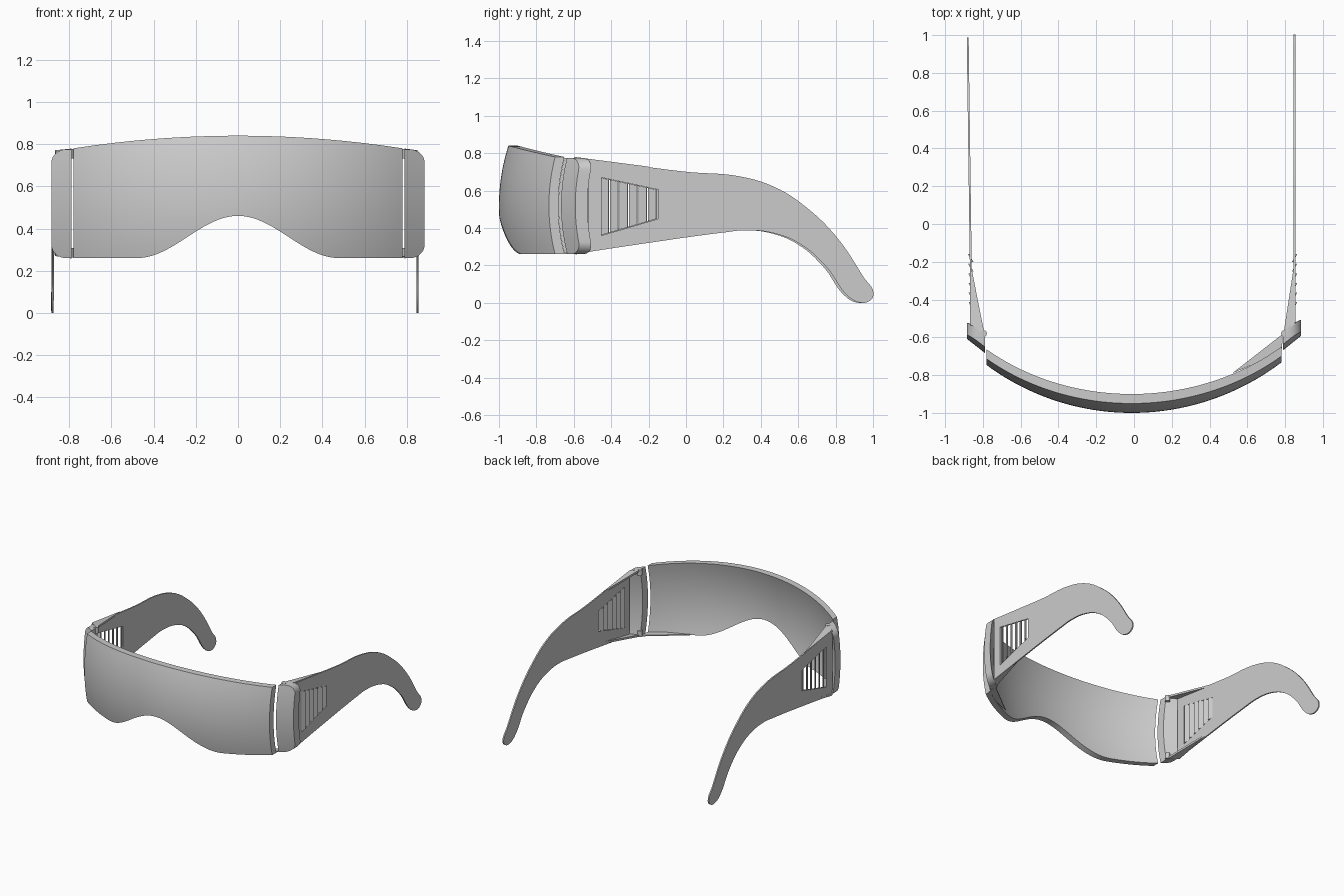
import bpy, bmesh, math
from mathutils import Matrix

cube = bpy.data.objects.get("Cube")
if cube:
    bpy.data.objects.remove(cube, do_unlink=True)

grey = bpy.data.materials.new("light_grey")
grey.use_nodes = True
grey.diffuse_color = (0.6, 0.6, 0.6, 1)
grey.node_tree.nodes["Principled BSDF"].inputs["Base Color"].default_value = (0.6, 0.6, 0.6, 1)

SKEW = 0.009  # the whole frame is very slightly twisted


def add_object(name, mesh, smooth=True):
    mesh.materials.clear()
    mesh.materials.append(grey)
    obj = bpy.data.objects.new(name, mesh)
    bpy.context.collection.objects.link(obj)
    bpy.ops.object.select_all(action='DESELECT')
    obj.select_set(True)
    bpy.context.view_layer.objects.active = obj
    if smooth:
        bpy.ops.object.shade_smooth_by_angle(angle=math.radians(35))
    return obj


def finish(name, bm, smooth=True):
    bmesh.ops.recalc_face_normals(bm, faces=bm.faces)
    mesh = bpy.data.meshes.new(name)
    bm.to_mesh(mesh)
    bm.free()
    return add_object(name, mesh, smooth)


def bulge(z):
    return 0.05 * ((z - 0.52) / 0.32) ** 2


def shell(name, xs, front, low, high, thick, rows=16):
    """Curved sheet over x, between two height curves, given a thickness."""
    bm = bmesh.new()
    grid = []
    for x in xs:
        column = []
        for j in range(rows + 1):
            z = low(x) + (high(x) - low(x)) * j / rows
            y = front(x) + bulge(z) + SKEW * x
            column.append((bm.verts.new((x, y, z)), bm.verts.new((x, y + thick, z))))
        grid.append(column)
    n = len(grid) - 1
    for a, b in zip(grid, grid[1:]):
        for j in range(rows):
            for k in (0, 1):
                bm.faces.new((a[j][k], b[j][k], b[j + 1][k], a[j + 1][k]))
        for j in (0, rows):
            bm.faces.new((a[j][0], b[j][0], b[j][1], a[j][1]))
    for i in (0, n):
        for j in range(rows):
            c = grid[i]
            bm.faces.new((c[j][0], c[j + 1][0], c[j + 1][1], c[j][1]))
    return finish(name, bm)


def prisms(name, plans, low, high):
    """Upright prisms from plan outlines, with sloping bottoms and tops."""
    bm = bmesh.new()
    for plan in plans:
        bottom = [bm.verts.new((x, y, low(y))) for x, y in plan]
        top = [bm.verts.new((x, y, high(y))) for x, y in plan]
        bm.faces.new(bottom)
        bm.faces.new(top)
        for i in range(len(plan)):
            k = (i + 1) % len(plan)
            bm.faces.new((bottom[i], bottom[k], top[k], top[i]))
    return finish(name, bm, False)


# Wraparound lens with a nose arch
def lens_front(x):
    return 0.3 - math.sqrt(1.69 - x * x)


def lens_low(x):
    return 0.26 + (0.1 * (1 + math.cos(math.pi * x / 0.48)) if abs(x) < 0.48 else 0)


def lens_high(x):
    return 0.84 - 0.06 * (x / 0.78) ** 2


shell("lens", [-0.78 + 1.56 * i / 64 for i in range(65)],
      lens_front, lens_low, lens_high, 0.05)


# End pieces with rounded outer corners
def corner(x):
    d = max(0, abs(x) - 0.815) / 0.07
    return 0.065 * (1 - math.sqrt(max(0, 1 - d * d)))


for side, s in (("left", 1), ("right", -1)):
    shell(side + "_end_piece",
          [s * (0.79 + 0.095 * math.sin(math.pi / 2 * i / 12)) for i in range(13)],
          lambda x: -0.675 + 0.79 * (abs(x) - 0.79),
          lambda x: 0.26 + corner(x), lambda x: 0.775 - corner(x), 0.065)

# Thin brace under the lens on one side
prisms("lower_brace", [[(0.52, -0.79), (0.78, -0.68), (0.79, -0.58)]],
       lambda y: 0.262, lambda y: 0.27)

# Temple outline (y, z); the two front corners are sharp
OUTLINE = [(-0.53, 0.765), (-0.245, 0.73), (0, 0.70), (0.285, 0.675), (0.475, 0.615),
           (0.63, 0.515), (0.795, 0.355), (0.94, 0.14), (0.995, 0.045), (0.97, 0.008),
           (0.92, 0.002), (0.865, 0.03), (0.74, 0.195), (0.61, 0.31), (0.47, 0.37),
           (0.31, 0.388), (0.21, 0.378), (-0.28, 0.31), (-0.53, 0.272)]
V0, V1 = -0.46, -0.155


def vent_low(y):
    return 0.36 + 0.09 * (y - V0) / (V1 - V0)


def vent_high(y):
    return 0.67 - 0.065 * (y - V0) / (V1 - V0)


VENT = [(V0, vent_low(V0)), (V1, vent_low(V1)), (V1, vent_high(V1)), (V0, vent_high(V0))]


def temple(name, x, lean):
    curve = bpy.data.curves.new(name, 'CURVE')
    curve.dimensions = '2D'
    curve.fill_mode = 'BOTH'
    curve.extrude = 0.005
    curve.resolution_u = 8
    for points, sharp in ((OUTLINE, (0, len(OUTLINE) - 1)), (VENT, range(4))):
        spline = curve.splines.new('BEZIER')
        spline.bezier_points.add(len(points) - 1)
        spline.use_cyclic_u = True
        for i, (p, co) in enumerate(zip(spline.bezier_points, points)):
            p.co = (*co, 0)
            kind = 'VECTOR' if i in sharp else 'AUTO'
            p.handle_left_type = p.handle_right_type = kind
    helper = bpy.data.objects.new(name + "_curve", curve)
    bpy.context.collection.objects.link(helper)
    bpy.context.view_layer.update()
    evaluated = helper.evaluated_get(bpy.context.evaluated_depsgraph_get())
    mesh = bpy.data.meshes.new_from_object(evaluated)
    bpy.data.objects.remove(helper, do_unlink=True)
    # Stand the flat outline upright, with its slight lean sideways
    mesh.transform(Matrix(((lean, 0, 1, x), (1, 0, 0, SKEW * x), (0, 1, 0, 0), (0, 0, 0, 1))))
    bm = bmesh.new()
    bm.from_mesh(mesh)
    bmesh.ops.remove_doubles(bm, verts=bm.verts, dist=0.0001)
    bpy.data.meshes.remove(mesh)
    finish(name, bm)


for side, s, x, lean in (("left", 1, 0.85, 0), ("right", -1, -0.867, -0.0135)):
    temple(side + "_temple", x, lean)

    # Tilted louvre slats in the vent
    pitch = (V1 - V0) / 6
    plans = []
    for i in range(6):
        y = V0 + pitch * (i + 0.5)
        cx = x + lean * y
        plans.append([(cx - s * 0.014, y - 0.02), (cx - s * 0.008, y - 0.022),
                      (cx + s * 0.014, y + 0.02), (cx + s * 0.008, y + 0.022)])
    prisms(side + "_vent_slats", plans, vent_low, vent_high)

    # Gussets along the top and bottom edges of the temple
    plan = [(s * 0.79, -0.59), (x, -0.53), (x, -0.2)]
    prisms(side + "_top_gusset", [plan],
           lambda y: 0.76 - 0.13 * (y + 0.56), lambda y: 0.775 - 0.13 * (y + 0.56))
    prisms(side + "_bottom_gusset", [plan],
           lambda y: 0.264 + 0.19 * (y + 0.56), lambda y: 0.279 + 0.19 * (y + 0.56))

    # Hinge knuckles
    for level, z in (("top", 0.755), ("bottom", 0.285)):
        bm = bmesh.new()
        bmesh.ops.create_cone(bm, cap_ends=True, segments=16, radius1=0.018, radius2=0.018,
                              depth=0.045, matrix=Matrix.Translation((s * 0.797, -0.58, z)))
        finish(side + "_" + level + "_hinge", bm)
